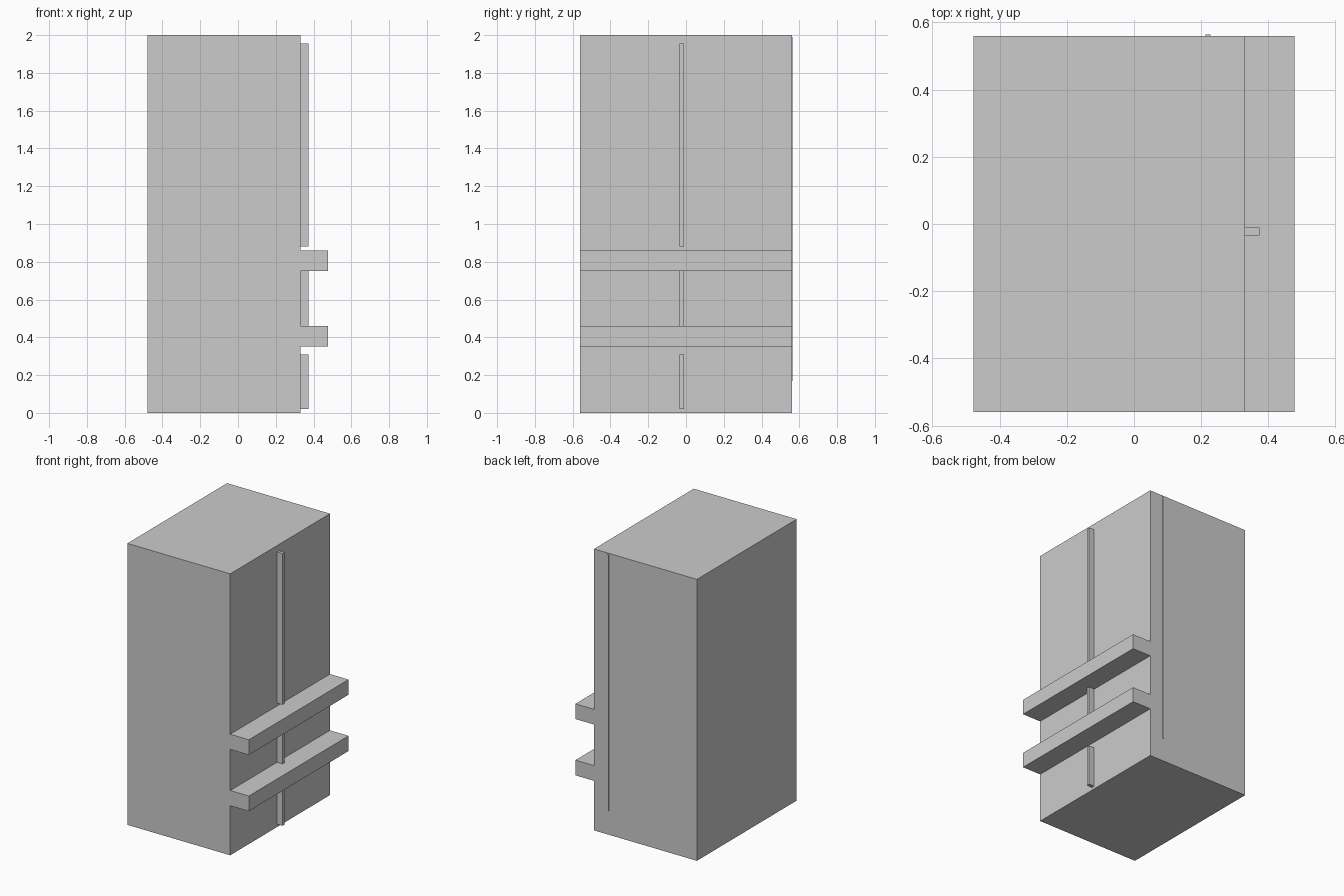
import bpy

if "Cube" in bpy.data.objects:
    bpy.data.objects.remove(bpy.data.objects["Cube"])


def box(name, x, y, z):
    """Axis-aligned box from (min, max) ranges."""
    bpy.ops.mesh.primitive_cube_add(
        size=1, location=[(r[0] + r[1]) / 2 for r in (x, y, z)])
    ob = bpy.context.object
    ob.name = name
    ob.scale = [r[1] - r[0] for r in (x, y, z)]
    bpy.ops.object.transform_apply(location=False, rotation=False, scale=True)
    return ob


FACE = 0.331   # x of the door face
HALF = 0.56    # half width

# Main cabinet
box("cabinet_body", (-0.478, FACE), (-HALF, HALF), (0, 2))

# Two horizontal bars, slightly sunk into the cabinet
for name, z in (("lower_bar", (0.352, 0.46)), ("upper_bar", (0.752, 0.86))):
    box(name, (0.235, 0.477), (-HALF, HALF), z)

# Vertical strip, interrupted by the bars
for name, z in (("lower_strip", (0.02, 0.31)),
                ("middle_strip", (0.46, 0.752)),
                ("upper_strip", (0.88, 1.955))):
    box(name, (FACE, 0.374), (-0.034, -0.01), z)

# Thin rod on the back face
box("back_rod", (0.213, 0.227), (0.55, 0.5635), (0.17, 1.99))
